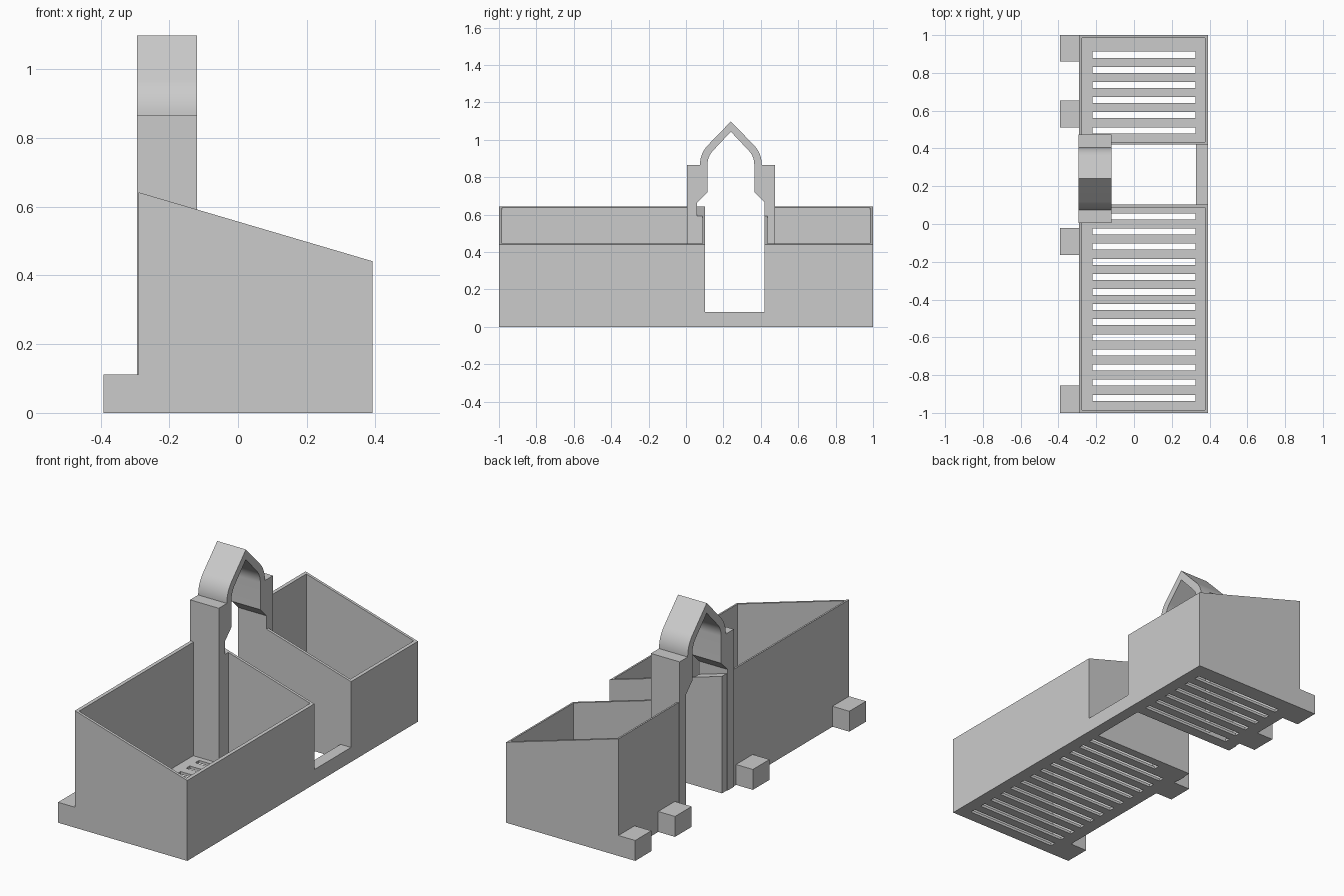
import bpy, bmesh, math
from mathutils import Vector

if "Cube" in bpy.data.objects:
    bpy.data.objects.remove(bpy.data.objects["Cube"], do_unlink=True)

grey = bpy.data.materials.new("plain_grey")
grey.use_nodes = True
grey.diffuse_color = (0.6, 0.6, 0.6, 1)
grey.node_tree.nodes["Principled BSDF"].inputs["Base Color"].default_value = (0.6, 0.6, 0.6, 1)

BACK_X, FRONT_X = -0.29, 0.392
HIGH, LOW = 0.642, 0.441
WALL, FLOOR = 0.015, 0.015


def slope(x):
    """Height of the sloping rim at x."""
    return HIGH + (LOW - HIGH) * (x - BACK_X) / (FRONT_X - BACK_X)


def prism(bm, points, direction):
    """Extrude a closed outline of 3D points along a direction."""
    face = bm.faces.new([bm.verts.new(p) for p in points])
    out = bmesh.ops.extrude_face_region(bm, geom=[face], use_keep_orig=True)
    moved = [g for g in out["geom"] if isinstance(g, bmesh.types.BMVert)]
    bmesh.ops.translate(bm, verts=moved, vec=Vector(direction))


def block(bm, x, y, z):
    prism(bm, [(x[0], y[0], z[0]), (x[1], y[0], z[0]),
               (x[1], y[0], z[1]), (x[0], y[0], z[1])], (0, y[1] - y[0], 0))


def wedge(bm, x, y):
    """Block whose top follows the sloping rim."""
    prism(bm, [(x[0], y[0], 0), (x[1], y[0], 0),
               (x[1], y[0], slope(x[1])), (x[0], y[0], slope(x[0]))],
          (0, y[1] - y[0], 0))


def finish(bm, name):
    bmesh.ops.recalc_face_normals(bm, faces=bm.faces)
    mesh = bpy.data.meshes.new(name)
    bm.to_mesh(mesh)
    bm.free()
    mesh.materials.append(grey)
    obj = bpy.data.objects.new(name, mesh)
    bpy.context.collection.objects.link(obj)
    return obj


def cut(obj, cutter):
    """Subtract the cutter, bake the result and drop the cutter."""
    cutter.hide_render = True
    mod = obj.modifiers.new("cut", "BOOLEAN")
    mod.operation = "DIFFERENCE"
    mod.solver = "EXACT"
    mod.object = cutter
    graph = bpy.context.evaluated_depsgraph_get()
    baked = bpy.data.meshes.new_from_object(obj.evaluated_get(graph))
    obj.modifiers.clear()
    obj.data = baked
    bpy.data.objects.remove(cutter, do_unlink=True)


def bin_with_slots(name, y, first_slot, count):
    """Open bin with a sloping rim and a slotted floor."""
    bm = bmesh.new()
    wedge(bm, (BACK_X, FRONT_X), y)
    body = finish(bm, name)
    bm = bmesh.new()
    block(bm, (BACK_X + WALL, FRONT_X - WALL), (y[0] + WALL, y[1] - WALL), (FLOOR, 1))
    cut(body, finish(bm, name + "_cavity"))
    bm = bmesh.new()
    for i in range(count):
        c = first_slot + 0.08 * i
        block(bm, (-0.22, 0.325), (c - 0.016, c + 0.016), (-0.1, 0.1))
    cut(body, finish(bm, name + "_slots"))


bin_with_slots("front_bin", (-1, 0.102), -0.92, 13)
bin_with_slots("rear_bin", (0.42, 1), 0.496, 6)

# Low bar joining the two bins
bm = bmesh.new()
block(bm, (0.328, FRONT_X), (0.102, 0.42), (0, 0.08))
finish(bm, "joining_bar")

# Spacer feet along the tall side
for i, y in enumerate([(-1, -0.856), (-0.164, -0.02), (0.511, 0.655), (0.86, 1)]):
    bm = bmesh.new()
    block(bm, (-0.392, BACK_X), y, (0, 0.112))
    finish(bm, f"foot_{i + 1}")

# Pointed arch: half outline as (offset from centre, height), mirrored
CENTRE, ARC_X, ARC_Z, STEPS = 0.24, 0.018, 0.868, 10


def arc(radius):
    angles = [math.pi / 4 * i / STEPS for i in range(STEPS + 1)]
    return [(ARC_X + radius * math.cos(a), ARC_Z + radius * math.sin(a)) for a in angles]


outer = [(0.235, 0), (0.235, 0.865), (0.165, 0.865)] + arc(0.147)
inner = [(0.18, 0), (0.18, 0.665), (0.125, 0.72)] + arc(0.107)
outline = ([(-d, z) for d, z in outer] + [(0, 1.098)] + outer[::-1]
           + inner + [(0, 1.043)] + [(-d, z) for d, z in inner[::-1]])
bm = bmesh.new()
prism(bm, [(-0.294, CENTRE + d, z) for d, z in outline], (0.174, 0, 0))
arch = finish(bm, "pointed_arch")
bpy.ops.object.select_all(action="DESELECT")
arch.select_set(True)
bpy.context.view_layer.objects.active = arch
bpy.ops.object.shade_smooth_by_angle(angle=math.radians(20))

# Filler between the front pillar and the bin wall
bm = bmesh.new()
wedge(bm, (-0.28, -0.12), (0.055, 0.09))
finish(bm, "pillar_filler")
